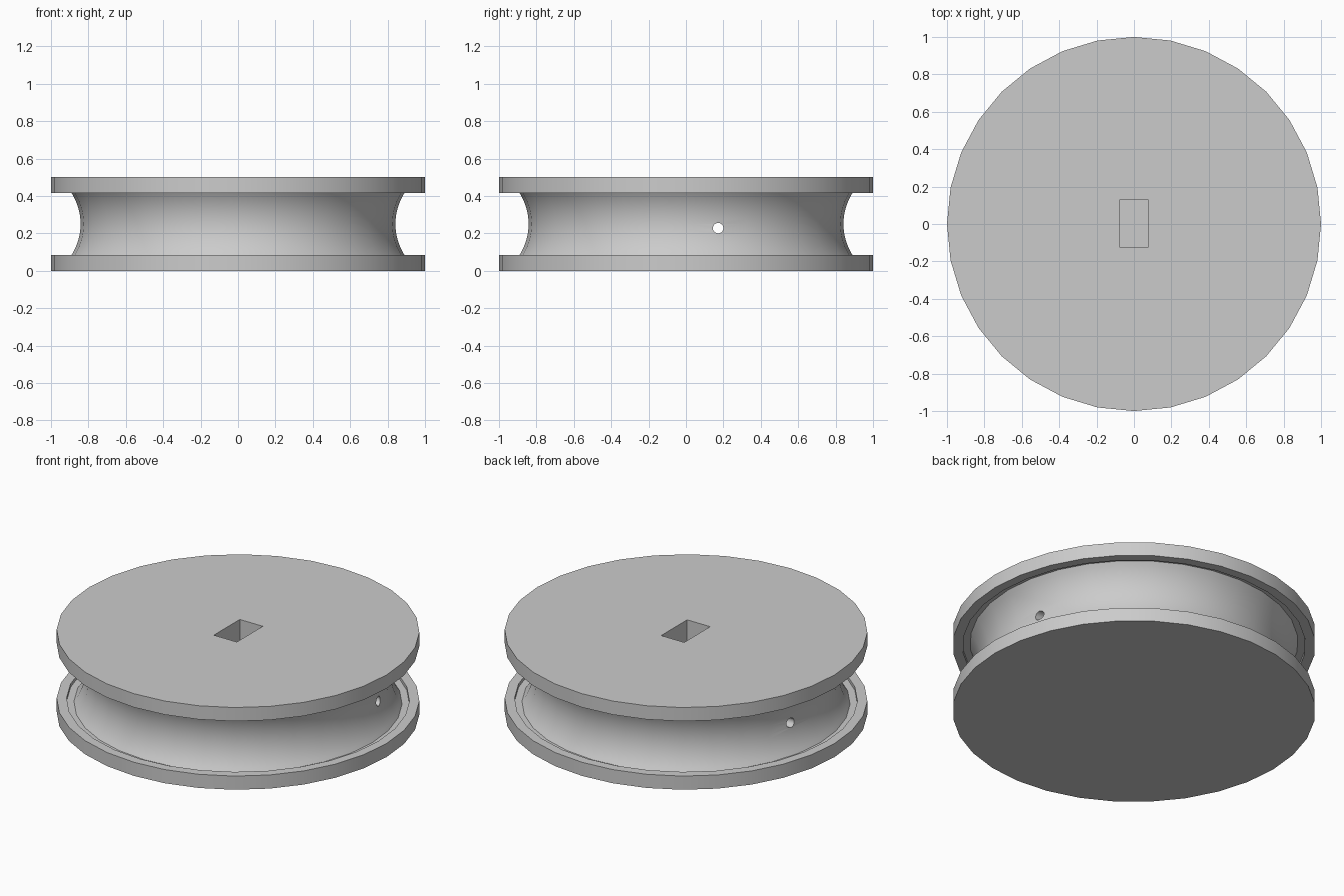
import bpy
import math

old = bpy.data.objects.get("Cube")
if old:
    bpy.data.objects.remove(old, do_unlink=True)

SIDES = 32
HEIGHT = 0.5
MID = HEIGHT / 2

grey = bpy.data.materials.new("plain_grey")
grey.use_nodes = True
colour = (0.6, 0.6, 0.6, 1)
grey.diffuse_color = colour
grey.node_tree.nodes["Principled BSDF"].inputs["Base Color"].default_value = colour


def cutter(obj, name):
    obj.name = name
    obj.data.materials.append(grey)
    obj.hide_render = True
    obj.hide_viewport = True
    return obj


# Lower half of the profile: flange, shallow recess, then the concave barrel
flange = [(1, 0), (1, 0.083), (0.945, 0.083), (0.945, 0.063)]
arc_radius, arc_centre = 0.31, 1.152
sweep = math.asin((MID - 0.063) / arc_radius)
steps = 16
barrel = []
for i in range(steps + 1):
    a = sweep * (2 * i / steps - 1)
    barrel.append((arc_centre - arc_radius * math.cos(a), MID + arc_radius * math.sin(a)))
profile = flange + barrel + [(r, HEIGHT - z) for r, z in reversed(flange)]

# Revolve the profile and close it with flat end caps
verts, faces = [], []
for r, z in profile:
    for s in range(SIDES):
        t = 2 * math.pi * s / SIDES
        verts.append((r * math.cos(t), r * math.sin(t), z))
for ring in range(len(profile) - 1):
    for s in range(SIDES):
        n = (s + 1) % SIDES
        a, b = ring * SIDES, (ring + 1) * SIDES
        faces.append((a + s, a + n, b + n, b + s))
faces.append(tuple(reversed(range(SIDES))))
faces.append(tuple(range(len(verts) - SIDES, len(verts))))
mesh = bpy.data.meshes.new("spool")
mesh.from_pydata(verts, [], faces)
mesh.materials.append(grey)
spool = bpy.data.objects.new("spool", mesh)
bpy.context.collection.objects.link(spool)

# Rectangular socket in the top
bpy.ops.mesh.primitive_cube_add(size=1, location=(0, 0.003, 0.5))
socket = bpy.context.object
socket.scale = (0.155, 0.25, 0.5)
cutter(socket, "socket_cutter")

# Thin cord hole running straight through from side to side
bpy.ops.mesh.primitive_cylinder_add(vertices=24, radius=0.028, depth=2.4,
                                    location=(0, 0.172, 0.228),
                                    rotation=(0, math.pi / 2, 0))
cord_hole = cutter(bpy.context.object, "cord_hole_cutter")

for tool in (socket, cord_hole):
    cut = spool.modifiers.new(tool.name, "BOOLEAN")
    cut.operation = "DIFFERENCE"
    cut.solver = "EXACT"
    cut.object = tool

bpy.ops.object.select_all(action="DESELECT")
spool.select_set(True)
bpy.context.view_layer.objects.active = spool
for tool in (socket, cord_hole):
    bpy.ops.object.modifier_apply(modifier=tool.name)
    bpy.data.objects.remove(tool, do_unlink=True)
bpy.ops.object.shade_smooth_by_angle(angle=math.radians(30))
